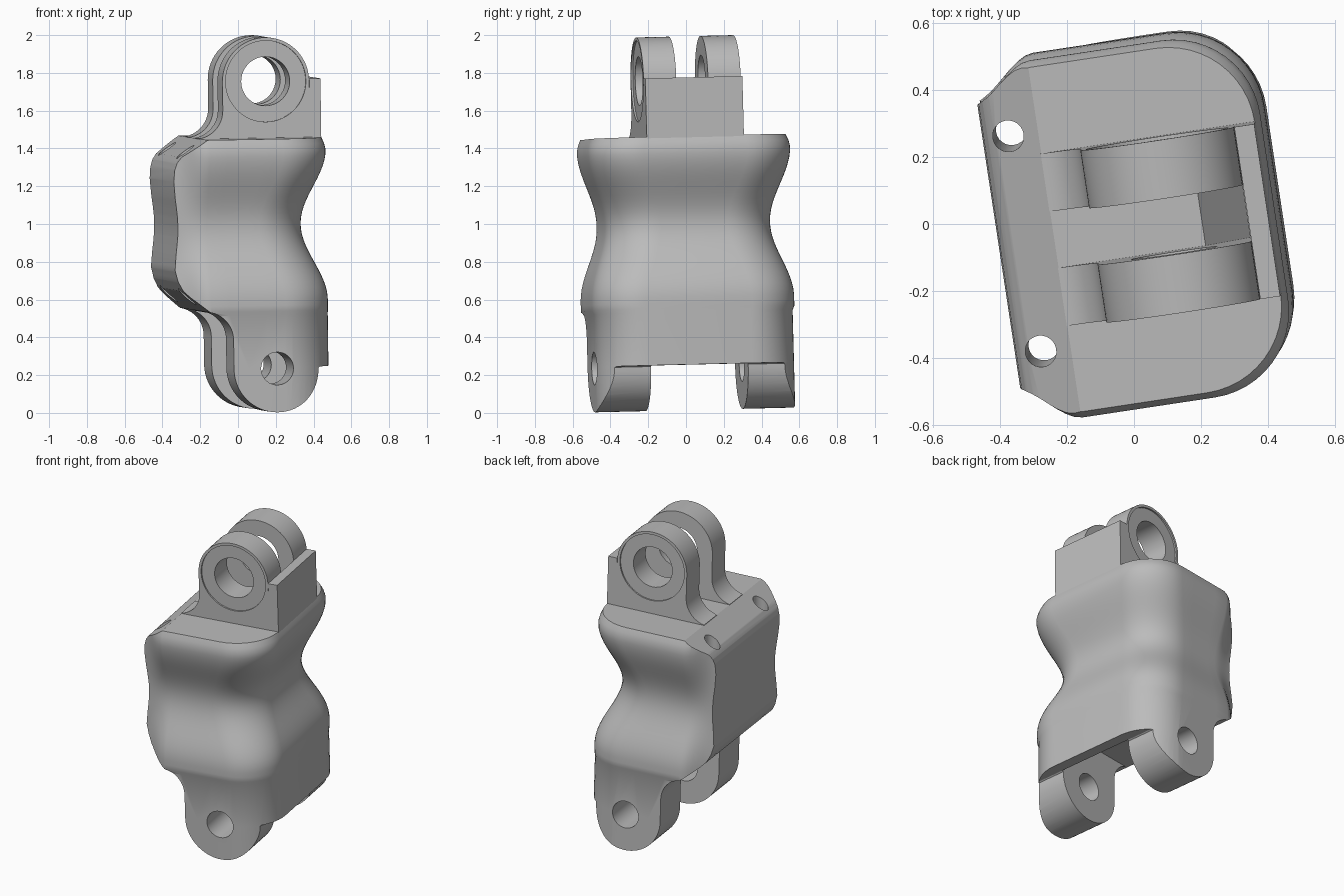
import bpy, bmesh
from math import sin, cos, pi, radians
from mathutils import Matrix

if "Cube" in bpy.data.objects:
    bpy.data.objects.remove(bpy.data.objects["Cube"], do_unlink=True)

# Single plain grey
grey = bpy.data.materials.new("plain grey")
grey.use_nodes = True
grey.diffuse_color = (0.5, 0.5, 0.5, 1)
grey.node_tree.nodes["Principled BSDF"].inputs["Base Color"].default_value = (0.5, 0.5, 0.5, 1)

HINGE_U, TOP_W, LOW_W, R = 0.12, 1.76, 0.245, 0.232
POSE = (Matrix.Translation((0, 0, 1)) @ Matrix.Rotation(radians(1.5), 4, 'X')
        @ Matrix.Rotation(radians(-0.8), 4, 'Y') @ Matrix.Rotation(radians(8.6), 4, 'Z')
        @ Matrix.Translation((0, 0, -1)))


def arc(cx, cy, r, a0, a1, n=16):
    steps = [radians(a0 + (a1 - a0) * i / n) for i in range(n + 1)]
    return [(cx + r * cos(a), cy + r * sin(a)) for a in steps]


def loft(name, rings):
    """Skin a stack of closed rings with equal point counts."""
    bm = bmesh.new()
    rows = [[bm.verts.new(p) for p in ring] for ring in rings]
    n = len(rows[0])
    for a, b in zip(rows, rows[1:]):
        for i in range(n):
            j = (i + 1) % n
            bm.faces.new((a[i], a[j], b[j], b[i]))
    bm.faces.new(rows[0][::-1])
    bm.faces.new(rows[-1])
    bmesh.ops.recalc_face_normals(bm, faces=bm.faces)
    mesh = bpy.data.meshes.new(name)
    bm.to_mesh(mesh)
    bm.free()
    mesh.materials.append(grey)
    obj = bpy.data.objects.new(name, mesh)
    bpy.context.collection.objects.link(obj)
    return obj


def prism(name, outline, v0, v1):
    """Extrude a side outline across the part."""
    return loft(name, [[(u, v, w) for u, w in outline] for v in (v0, v1)])


def box(name, u0, u1, v0, v1, w0, w1):
    return prism(name, [(u0, w0), (u1, w0), (u1, w1), (u0, w1)], v0, v1)


def cut(obj, tool, operation='DIFFERENCE'):
    tool.hide_render = True
    mod = obj.modifiers.new("cut", 'BOOLEAN')
    mod.object, mod.operation, mod.solver = tool, operation, 'EXACT'
    bpy.context.view_layer.objects.active = obj
    bpy.ops.object.modifier_apply(modifier=mod.name)
    bpy.data.objects.remove(tool, do_unlink=True)


def section(w):
    """Horizontal section: flat back, flared sides, rounded front corners."""
    d = min(abs(w - 1) / 0.4, 1)
    waist = cos(pi / 2 * d) ** 2
    lip = 0.02 * max(0, (w - 1.38) / 0.08) ** 2
    side = 0.54 - 0.1 * waist - lip - (0.01 if w < 0.55 else 0)
    front = 0.43 - 0.125 * waist - lip
    back = 0.43 - 0.012 * waist
    half = []
    for i in range(8):
        t = i / 8
        half.append((-0.42 + 0.19 * t, back + (side - back) * t * t * (3 - 2 * t)))
    half += [(-0.23 + (front + 0.23 - 0.26) * i / 4, side) for i in range(4)]
    half += arc(front - 0.26, side - 0.26, 0.26, 90, 0, 12)
    ring = half + [(u, -v) for u, v in reversed(half)]
    return [(u, v, w) for u, v in ring]


# Main body: sculpted loft trimmed by the side outline
levels = [0, 0.25, 0.53] + [0.55 + 0.91 * i / 30 for i in range(31)]
body = loft("body", [section(w) for w in levels])
back_curve = [(-0.385 - 0.02 * sin(pi / 2 * min(abs(w - 1) / 0.25, 1)) ** 2, w)
              for w in (0.77, 0.85, 0.9, 0.95, 1, 1.05, 1.1, 1.15, 1.24)]
outline = (arc(HINGE_U, LOW_W, R, 0, -180, 32)
           + arc(HINGE_U - R - 0.15, 0.4, 0.15, 0, 80, 10)
           + [(-0.33, 0.625), (-0.365, 0.66), (-0.39, 0.71)] + back_curve
           + [(-0.4, 1.3), (-0.387, 1.34), (-0.365, 1.37), (-0.234, 1.46),
              (-0.234, 1.5), (0.6, 1.5), (0.6, 0.25), (0.36, 0.25)])
cut(body, prism("outline_tool", outline, -1, 1), 'INTERSECT')

# Lower fork gap, pin bore and upper pocket
cut(body, box("gap_tool", -1, 0.36, -0.26, 0.26, -1, 0.54))
cut(body, prism("pin_tool", arc(HINGE_U, LOW_W, 0.087, 0, 350, 35), -1, 1))
cut(body, prism("pocket_tool", [(0.21, 1.46), (0.345, 1.28), (0.345, 1.6), (0.21, 1.6)],
                -0.085, 0.085))

# Vertical screw holes through the back
for s in (-1, 1):
    circle = arc(-0.325, 0.325 * s, 0.047, 0, 345, 23)
    cut(body, loft("screw_tool", [[(u, v, w) for u, v in circle] for w in (0.3, 1.8)]))

# Upper hinge lugs with a recessed outer disc
parts = [body]
lug_outline = ([(-0.23, 1.4)] + arc(HINGE_U - R - 0.15, 1.61, 0.15, -80, 0, 10)
               + arc(HINGE_U, TOP_W, R, 180, 0, 32) + [(0.356, 1.4)])
for s, name in ((-1, "front_upper_lug"), (1, "rear_upper_lug")):
    lug = prism(name, lug_outline, 0.085 * s, 0.26 * s)
    cut(lug, prism("recess_tool", arc(HINGE_U, TOP_W, 0.215, 0, 354, 59), 0.25 * s, 0.4 * s))
    cut(lug, prism("bore_tool", arc(HINGE_U, TOP_W, 0.13, 0, 351, 39), 0.01 * s, 0.5 * s))
    parts.append(lug)

# Upright stop plate beside the lugs
parts.append(box("stop_plate", 0.353, 0.413, -0.26, 0.26, 1.38, 1.77))

# Pose and shade all parts
bpy.ops.object.select_all(action='DESELECT')
for obj in parts:
    obj.data.transform(POSE)
    obj.select_set(True)
bpy.context.view_layer.objects.active = body
bpy.ops.object.shade_smooth_by_angle(angle=radians(28))
